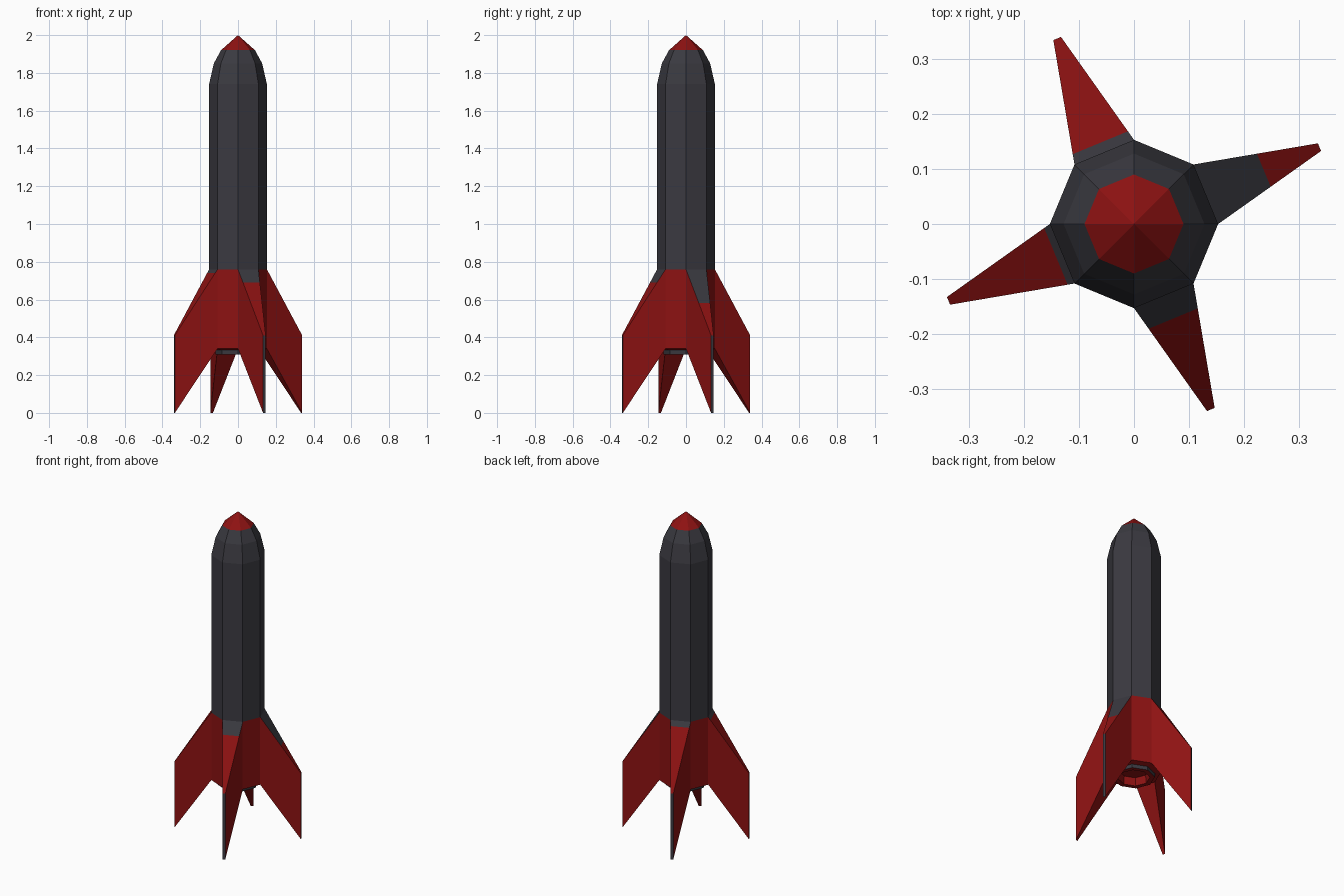
import bpy, bmesh, math

if "Cube" in bpy.data.objects:
    bpy.data.objects.remove(bpy.data.objects["Cube"])


def material(name, rgb):
    m = bpy.data.materials.new(name)
    m.diffuse_color = (*rgb, 1)
    m.use_nodes = True
    m.node_tree.nodes["Principled BSDF"].inputs["Base Color"].default_value = m.diffuse_color
    return m


GREY, RED = 0, 1
MATS = [material("dark grey", (0.043, 0.042, 0.052)),
        material("deep red", (0.27, 0.006, 0.006))]


def finish(bm, name):
    bmesh.ops.recalc_face_normals(bm, faces=bm.faces)
    me = bpy.data.meshes.new(name)
    bm.to_mesh(me)
    bm.free()
    for m in MATS:
        me.materials.append(m)
    ob = bpy.data.objects.new(name, me)
    bpy.context.collection.objects.link(ob)


# Eight-sided hull: (radius, height, colour of the band above this ring)
R = 0.153
PROFILE = [(0.085, 0.36, RED), (0.09, 0.31, RED), (0.118, 0.31, GREY),
           (0.12, 0.332, RED), (R, 0.34, RED), (R, 0.76, GREY),
           (R, 1.74, GREY), (0.128, 1.85, GREY), (0.09, 1.92, RED)]
bm = bmesh.new()
rings = [[bm.verts.new((r * math.cos(k * math.pi / 4), r * math.sin(k * math.pi / 4), z))
          for k in range(8)] for r, z, c in PROFILE]
for i in range(len(rings) - 1):
    for k in range(8):
        n = (k + 1) % 8
        f = bm.faces.new((rings[i][k], rings[i][n], rings[i + 1][n], rings[i + 1][k]))
        f.material_index = PROFILE[i][2]
# Nose tip and nozzle floor
tip = bm.verts.new((0, 0, 2))
for k in range(8):
    bm.faces.new((rings[-1][k], rings[-1][(k + 1) % 8], tip)).material_index = RED
bm.faces.new(rings[0]).material_index = RED
finish(bm, "hull")


# Swept fins: each grows from one hull side and narrows to a thin upright tip
def fin(name, degrees, grey_part):
    a = math.radians(degrees)
    r0, w0 = R * math.cos(math.pi / 8), R * math.sin(math.pi / 8)
    r1, w1 = 0.365, 0.0075
    bm = bmesh.new()

    def pair(t, z0, z1):
        r, w, z = r0 + (r1 - r0) * t, w0 + (w1 - w0) * t, z0 + (z1 - z0) * t
        return [bm.verts.new((r * math.cos(a) - s * w * math.sin(a),
                              r * math.sin(a) + s * w * math.cos(a), z)) for s in (-1, 1)]

    top0, mid, top1 = [pair(t, 0.76, 0.41) for t in (0, grey_part, 1)]
    low0, low1 = pair(0, 0.34, 0), pair(1, 0.34, 0)

    def strip(p, q, colour):
        bm.faces.new((p[0], p[1], q[1], q[0])).material_index = colour

    strip(top0, mid, GREY)    # upper edge near the hull
    strip(mid, top1, RED)     # upper edge near the tip
    strip(top1, low1, GREY)   # thin outer edge
    strip(low1, low0, RED)    # underside
    for s in (0, 1):          # flat sides
        bm.faces.new((top0[s], mid[s], top1[s], low1[s], low0[s])).material_index = RED
    finish(bm, name)


for name, deg, grey in (("right_fin", 22.5, 0.51), ("back_fin", 112.5, 0.083),
                        ("left_fin", 202.5, 0.055), ("front_fin", 292.5, 0.2)):
    fin(name, deg, grey)
